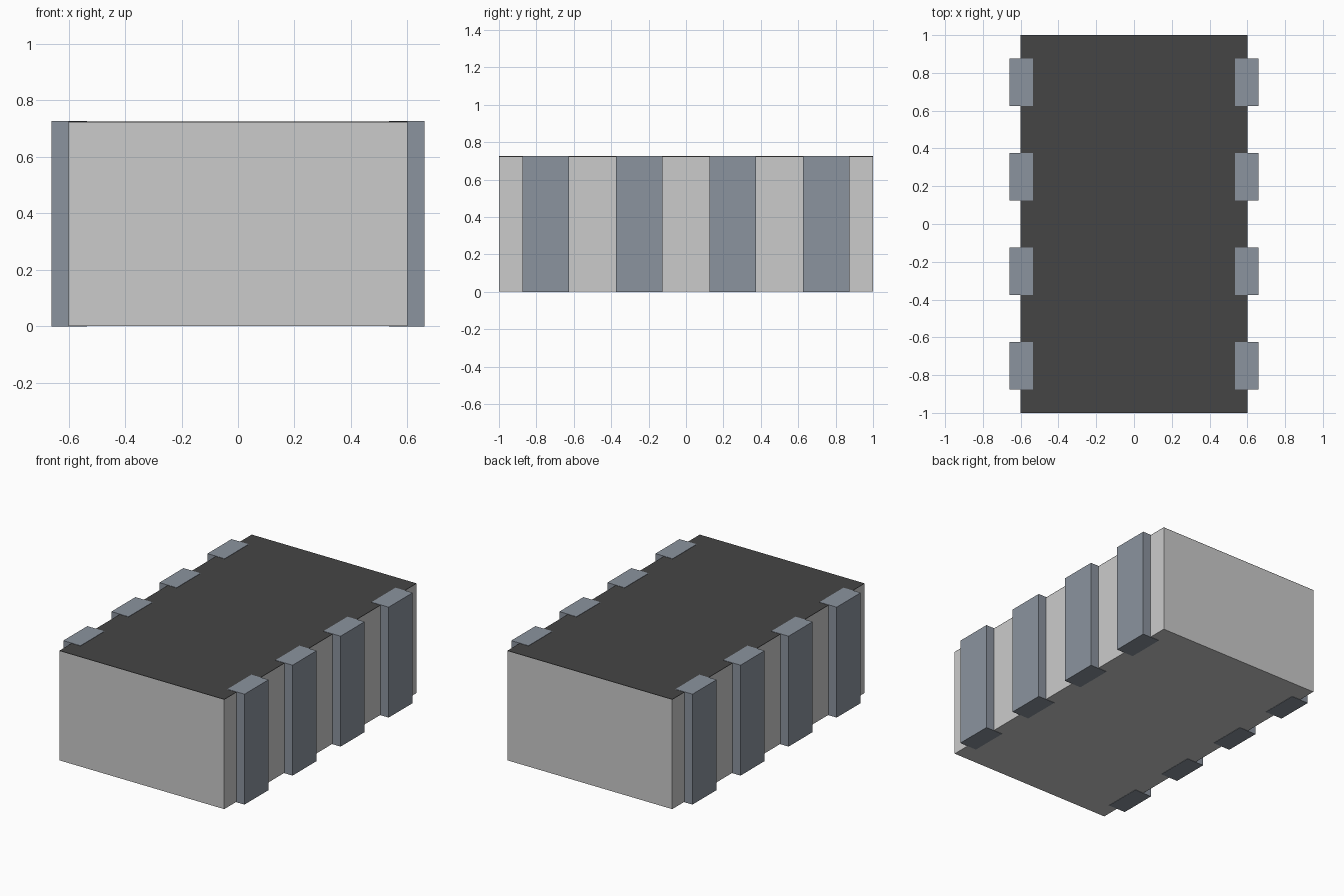
import bpy

if "Cube" in bpy.data.objects:
    bpy.data.objects.remove(bpy.data.objects["Cube"])

HEIGHT = 0.727
SKIN = 0.002   # how far the terminals stand proud of the top and bottom faces


def material(name, color):
    mat = bpy.data.materials.new(name)
    mat.diffuse_color = (*color, 1)
    mat.use_nodes = True
    mat.node_tree.nodes["Principled BSDF"].inputs["Base Color"].default_value = mat.diffuse_color
    return mat


def box(name, low, high, mat=None):
    """Axis-aligned box between two corners."""
    centre = [(a + b) / 2 for a, b in zip(low, high)]
    bpy.ops.mesh.primitive_cube_add(size=1, location=centre)
    obj = bpy.context.object
    obj.name = name
    obj.scale = [b - a for a, b in zip(low, high)]
    bpy.ops.object.transform_apply(location=False, rotation=False, scale=True)
    if mat:
        obj.data.materials.append(mat)
    return obj


dark = material("dark_coating", (0.06, 0.06, 0.06))
metal = material("terminal_metal", (0.26, 0.295, 0.345))

# Ceramic block with a thin dark coating on top
coat_bottom = HEIGHT - 0.005
box("ceramic_body", (-0.6, -1, SKIN), (0.6, 1, coat_bottom))
box("top_coating", (-0.6, -1, coat_bottom), (0.6, 1, HEIGHT - SKIN), dark)

# Four terminals along each long side, wrapping over the edges
for side, x0, x1 in (("left", -0.66, -0.535), ("right", 0.535, 0.66)):
    for i in range(4):
        y = -0.75 + 0.5 * i
        box(f"{side}_terminal_{i + 1}", (x0, y - 0.125, 0),
            (x1, y + 0.125, HEIGHT), metal)
